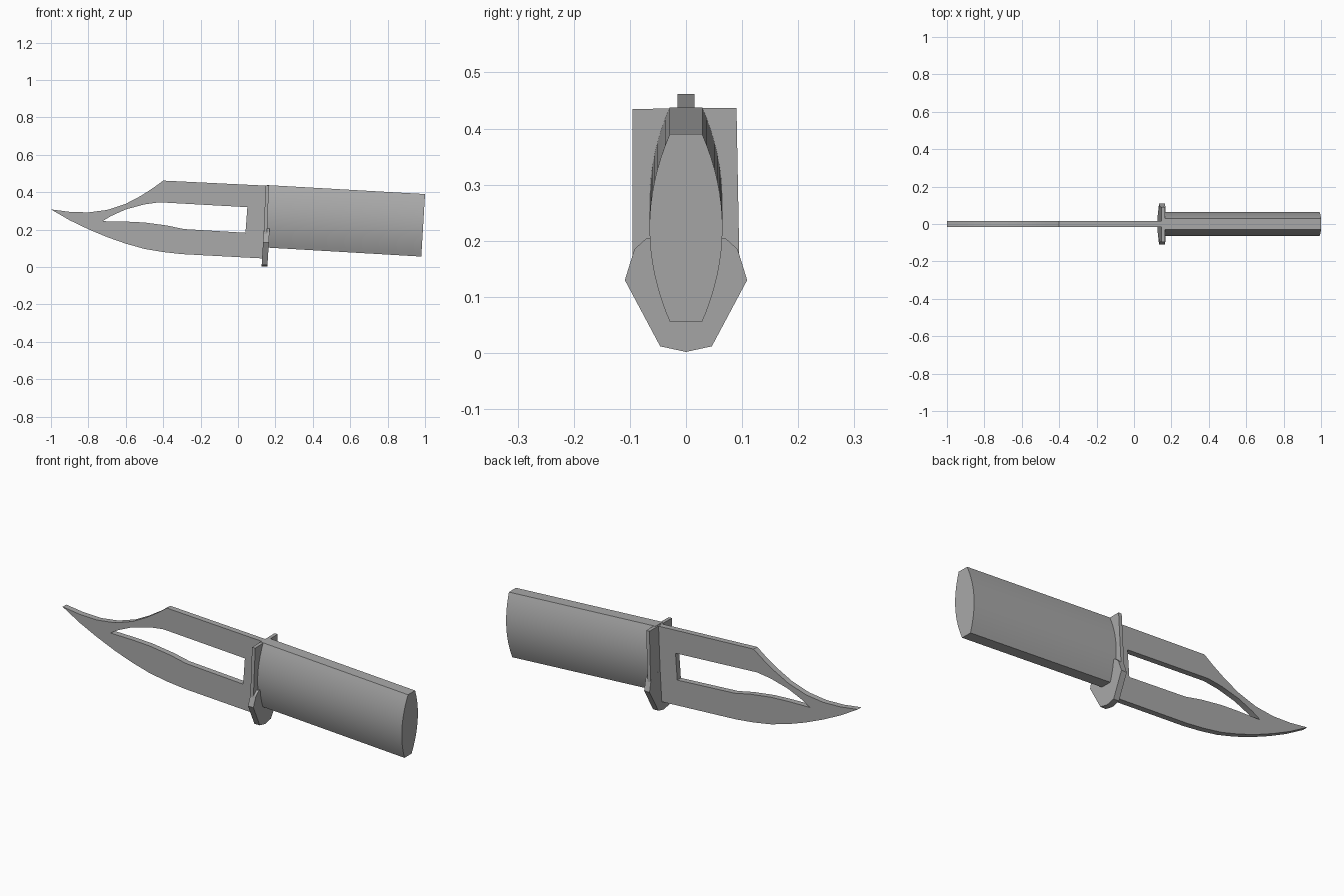
import bpy
import bmesh
import math

old = bpy.data.objects.get("Cube")
if old:
    bpy.data.objects.remove(old, do_unlink=True)

GREY = (0.4, 0.4, 0.4, 1)
steel = bpy.data.materials.new("plain grey")
steel.use_nodes = True
steel.diffuse_color = GREY
steel.node_tree.nodes["Principled BSDF"].inputs["Base Color"].default_value = GREY


def finish(obj, smooth_angle):
    obj.data.materials.append(steel)
    bpy.ops.object.select_all(action='DESELECT')
    obj.select_set(True)
    bpy.context.view_layer.objects.active = obj
    if obj.type == 'CURVE':
        bpy.ops.object.convert(target='MESH')
    bpy.ops.object.shade_smooth_by_angle(angle=math.radians(smooth_angle))


def loft(name, rings, smooth_angle):
    """Skin closed rings of equal length and cap both ends."""
    bm = bmesh.new()
    loops = [[bm.verts.new(p) for p in ring] for ring in rings]
    for a, b in zip(loops, loops[1:]):
        for i in range(len(a)):
            j = (i + 1) % len(a)
            bm.faces.new((a[i], a[j], b[j], b[i]))
    bm.faces.new(loops[0])
    bm.faces.new(loops[-1])
    bmesh.ops.recalc_face_normals(bm, faces=bm.faces)
    mesh = bpy.data.meshes.new(name)
    bm.to_mesh(mesh)
    bm.free()
    obj = bpy.data.objects.new(name, mesh)
    bpy.context.collection.objects.link(obj)
    finish(obj, smooth_angle)


# Blade: clipped-point outline with a long window, extruded flat
outline = [(0.15, 0.435), (-0.4, 0.462), (-0.45, 0.425), (-0.52, 0.38),
           (-0.6, 0.338), (-0.7, 0.305), (-0.8, 0.292), (-0.9, 0.295),
           (-1, 0.308), (-0.9, 0.25), (-0.8, 0.202), (-0.7, 0.16),
           (-0.6, 0.125), (-0.5, 0.097), (-0.4, 0.08), (-0.3, 0.069),
           (0.15, 0.045)]
window = [(0.05, 0.32), (0.04, 0.183), (-0.29, 0.203), (-0.38, 0.222),
          (-0.5, 0.238), (-0.6, 0.243), (-0.725, 0.245), (-0.68, 0.272),
          (-0.6, 0.308), (-0.5, 0.335), (-0.42, 0.346)]
curve = bpy.data.curves.new("blade", 'CURVE')
curve.dimensions = '2D'
curve.fill_mode = 'BOTH'
curve.extrude = 0.015
for loop in (outline, window):
    spline = curve.splines.new('POLY')
    spline.points.add(len(loop) - 1)
    for point, (x, z) in zip(spline.points, loop):
        point.co = (x, z, 0, 1)
    spline.use_cyclic_u = True
blade = bpy.data.objects.new("blade", curve)
blade.rotation_euler.x = math.pi / 2
bpy.context.collection.objects.link(blade)
finish(blade, 30)

# Handle: flat top and bottom, bowed sides, sloping down to the butt
STEPS = 16
heights = [-1 + 2 * i / STEPS for i in range(STEPS + 1)]


def handle_ring(x, lean, middle):
    side = [(x + lean * s, 0.029 + 0.036 * (1 - s * s), middle + 0.167 * s)
            for s in heights]
    return side + [(px, -py, pz) for px, py, pz in reversed(side)]


loft("handle", [handle_ring(0.155, 0, 0.271), handle_ring(0.99, 0.01, 0.223)], 40)

# Guard plate: thin above, leaning slightly back
plate = [(-0.095, 0.435), (0.09, 0.437), (0.095, 0.17), (-0.095, 0.17)]
loft("guard_plate", [[(shift + 0.04 * (z - 0.17), y, z) for y, z in plate]
                     for shift in (0.137, 0.155)], 30)

# Guard collar: thicker faceted cup around the lower half
half = [(0, 0.002), (0.046, 0.012), (0.109, 0.13), (0.092, 0.185), (0.07, 0.205)]
collar = half + [(-y, z) for y, z in reversed(half[1:])]
loft("guard_collar", [[(shift + 0.06 * z, y, z) for y, z in collar]
                      for shift in (0.126, 0.157)], 30)
